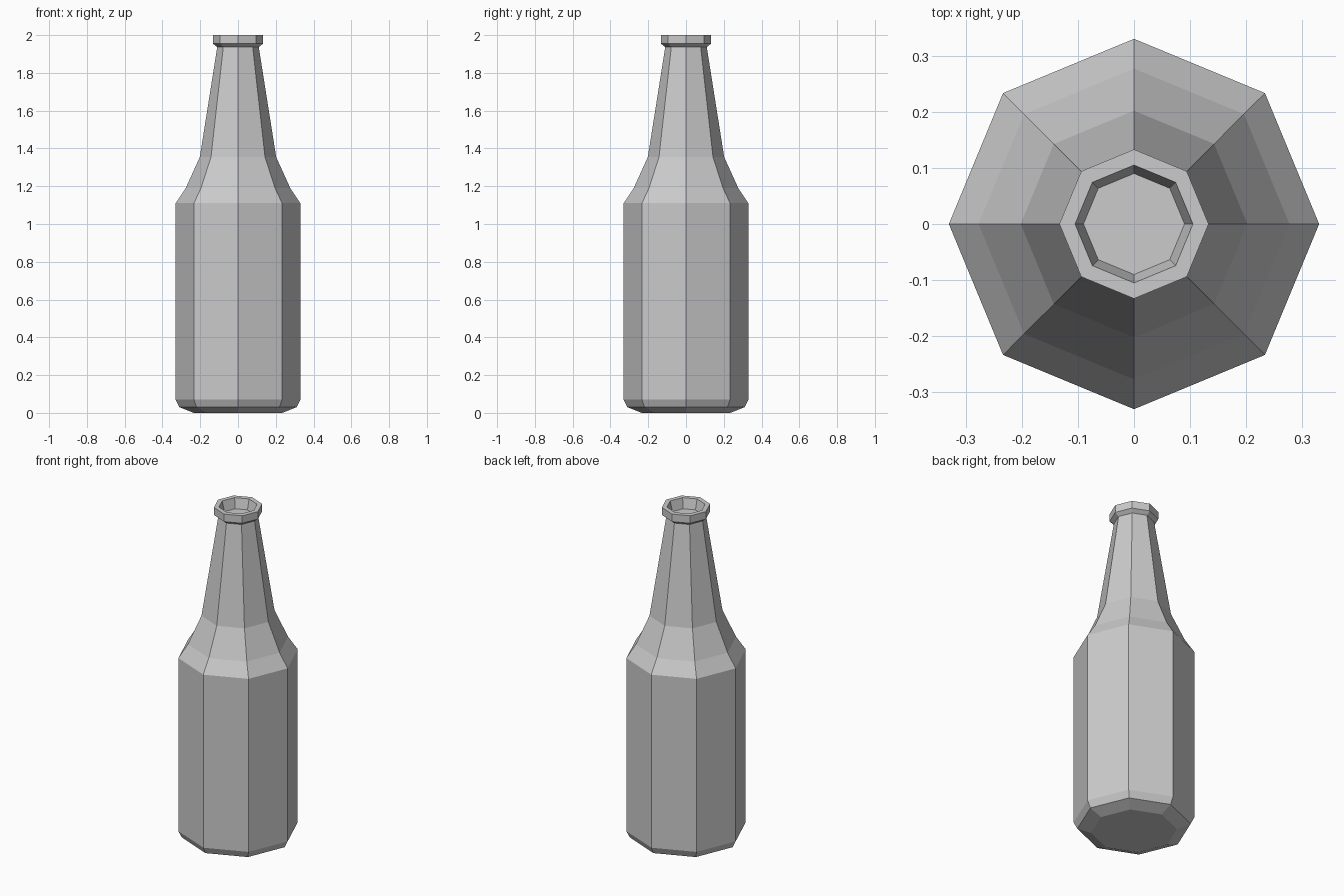
import bpy, bmesh
from math import cos, sin, tau

if "Cube" in bpy.data.objects:
    bpy.data.objects.remove(bpy.data.objects["Cube"])

SIDES = 8


def lathe(name, profile):
    """Spin (radius, height) rings into a closed faceted solid with flat end caps."""
    bm = bmesh.new()
    rings = [[bm.verts.new((r * cos(tau * i / SIDES), r * sin(tau * i / SIDES), z))
              for i in range(SIDES)] for r, z in profile]
    for low, high in zip(rings, rings[1:]):
        for i in range(SIDES):
            j = (i + 1) % SIDES
            bm.faces.new((low[i], low[j], high[j], high[i]))
    bm.faces.new(rings[0][::-1])
    bm.faces.new(rings[-1])
    bmesh.ops.recalc_face_normals(bm, faces=bm.faces)
    mesh = bpy.data.meshes.new(name)
    bm.to_mesh(mesh)
    bm.free()
    obj = bpy.data.objects.new(name, mesh)
    bpy.context.collection.objects.link(obj)
    return obj


# Bottle: chamfered base, straight body, shoulder, tapering neck, lip, recessed mouth
lathe("bottle", [
    (0.235, 0.0), (0.31, 0.03), (0.33, 0.07),
    (0.33, 1.11), (0.277, 1.19), (0.202, 1.355),
    (0.11, 1.937), (0.133, 1.955), (0.133, 2.0),
    (0.105, 2.0), (0.09, 1.94),
])
